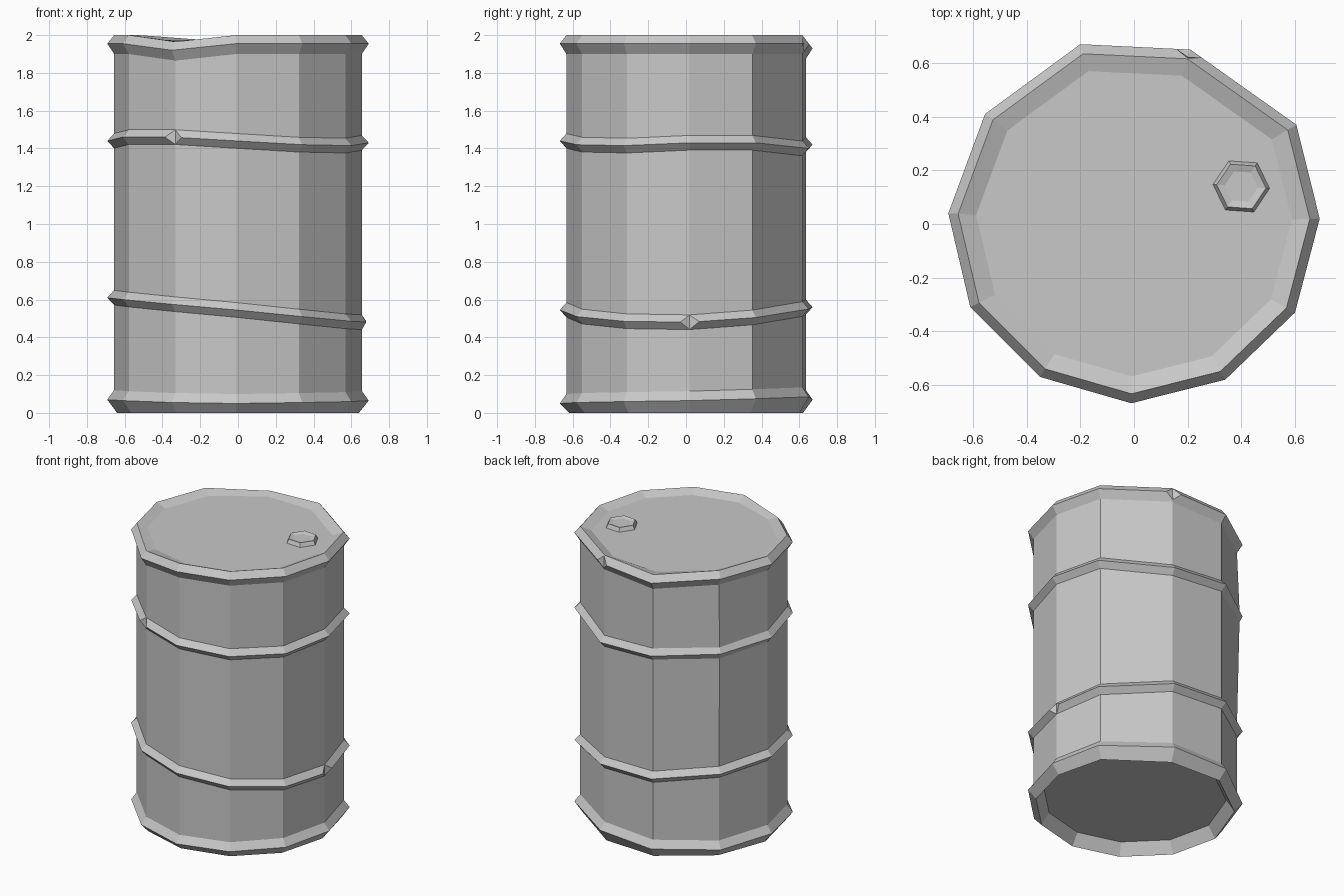
import bpy, bmesh, math
from mathutils import Vector

cube = bpy.data.objects.get("Cube")
if cube:
    bpy.data.objects.remove(cube, do_unlink=True)

# Single plain grey
grey = bpy.data.materials.new("plain grey")
grey.use_nodes = True
colour = (0.58, 0.58, 0.58, 1)
grey.diffuse_color = colour
grey.node_tree.nodes["Principled BSDF"].inputs["Base Color"].default_value = colour


def finish(bm, name):
    bmesh.ops.recalc_face_normals(bm, faces=bm.faces)
    mesh = bpy.data.meshes.new(name)
    bm.to_mesh(mesh)
    bm.free()
    mesh.materials.append(grey)
    obj = bpy.data.objects.new(name, mesh)
    bpy.context.collection.objects.link(obj)
    return obj


def loft(bm, loops):
    """Skin a stack of vertex loops and cap both ends."""
    rings = [[bm.verts.new(p) for p in loop] for loop in loops]
    n = len(rings[0])
    for low, high in zip(rings, rings[1:]):
        for i in range(n):
            j = (i + 1) % n
            bm.faces.new((low[i], low[j], high[j], high[i]))
    bm.faces.new(rings[0][::-1])
    bm.faces.new(rings[-1])
    return rings


# Uneven eleven-sided outline, with the height of each hoop at every corner
outline = [(.692, .02), (.605, .37), (.21, .65), (-.2, .67), (-.555, .41), (-.692, .04),
           (-.61, -.31), (-.35, -.57), (-.01, -.668), (.34, -.58), (.6, -.33)]
upper = [1.43, 1.43, 1.4, 1.42, 1.43, 1.44, 1.46, 1.46, 1.44, 1.42, 1.415]
lower = [.48, .505, .55, .56, .59, .61, .6, .575, .545, .51, .485]
foot = [.065, .075, .085, .07, .06, .07, .065, .055, .05, .055, .06]
sides = len(outline)
dip = [0] * sides
dip[7], dip[3] = .035, .025
WALL = .948


def ring(scale, heights):
    return [(x * scale, y * scale, z) for (x, y), z in zip(outline, heights)]


def level(z):
    return [z] * sides


def hoop(heights, half=.039):
    return [ring(WALL, [z - half for z in heights]),
            ring(1, heights),
            ring(WALL, [z + half for z in heights])]


def rim(z, share=1):
    return [z - d * share for d in dip]


# Drum body: recessed base, rims, two bent hoops, shallow recessed lid
loops = [ring(.85, level(.08)), ring(.925, level(0)), ring(1, foot),
         ring(WALL, [z + .05 for z in foot])]
loops += hoop(lower) + hoop(upper)
loops += [ring(WALL, rim(1.9)), ring(1, rim(1.955)), ring(.947, rim(2)),
          ring(.85, rim(1.973, .3))]
bm = bmesh.new()
rings = loft(bm, loops)

# Slight bulge in the wall at the back right corner, around the upper hoop
for k in (7, 9):
    rings[k][4].co.xy *= 1.025

# Chipped corners on both hoops and the top rim, folded along the wall edge
chips = [rings[5][0], rings[8][7], rings[11][2]]
cut = bmesh.ops.bevel(bm, geom=chips, offset=.058, segments=1,
                      affect='VERTICES', clamp_overlap=True)
bmesh.ops.triangulate(bm, faces=cut["faces"], quad_method='SHORT_EDGE')
finish(bm, "drum_body")


# Hexagonal filler cap with a slightly sunken centre
def hexagon(radius, z):
    centre = Vector((.4, .14, z))
    return [centre + radius * Vector((math.cos(a), math.sin(a), 0))
            for a in (math.radians(60 * i - 4) for i in range(6))]


bm = bmesh.new()
loft(bm, [hexagon(.11, 1.965), hexagon(.092, 2), hexagon(.062, 1.992)])
finish(bm, "filler_cap")
